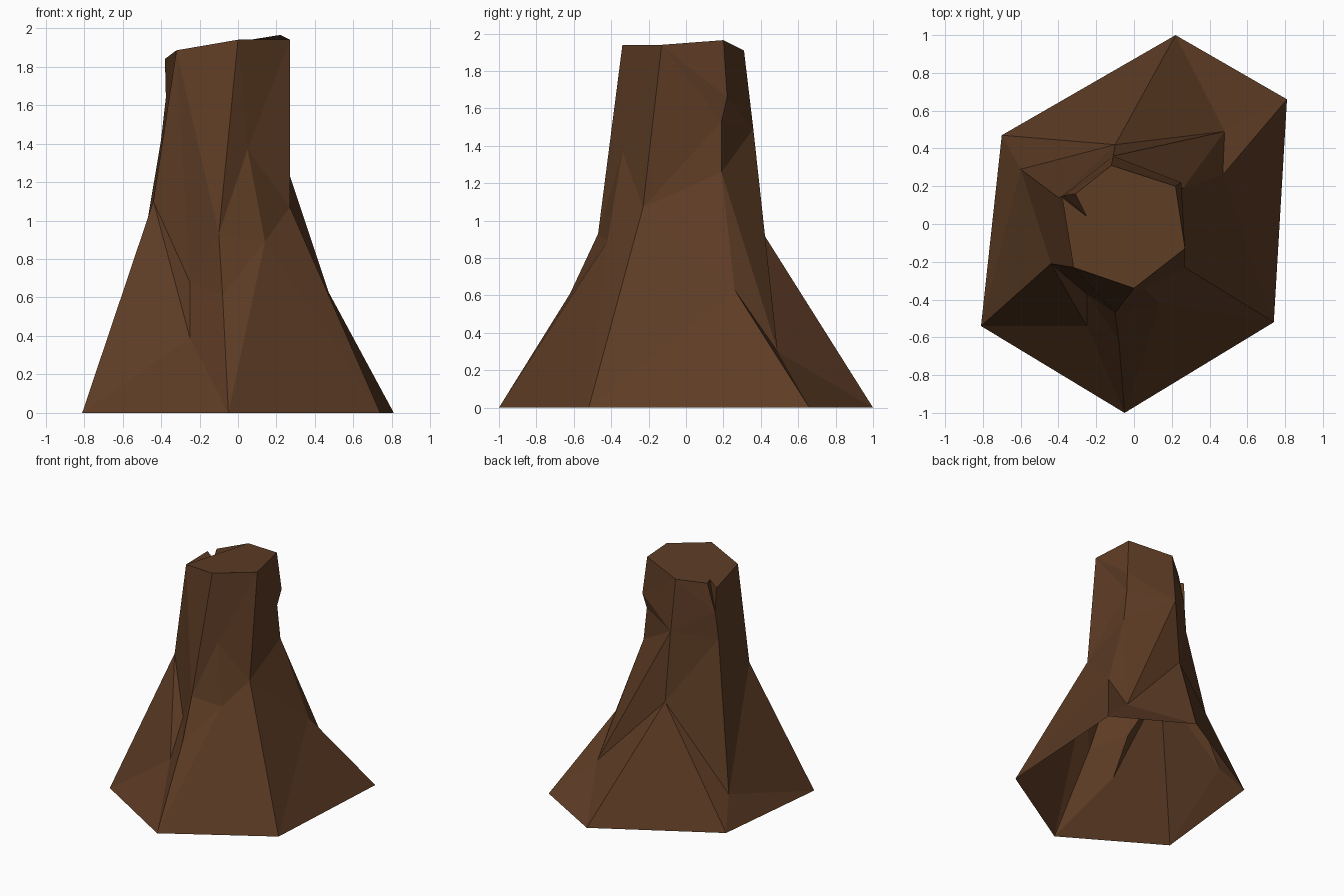
import bpy
import bmesh
from mathutils import Vector

default_cube = bpy.data.objects.get("Cube")
if default_cube:
    bpy.data.objects.remove(default_cube, do_unlink=True)


def make_material(name, colour):
    material = bpy.data.materials.new(name)
    material.use_nodes = True
    material.diffuse_color = colour
    material.node_tree.nodes["Principled BSDF"].inputs["Base Color"].default_value = colour
    return material


mesh_builder = bmesh.new()


def rail(*points):
    """Turn points, listed from the ground up, into vertices along one ridge."""
    return [mesh_builder.verts.new(point) for point in points]


def add_face(corners):
    unique = list(dict.fromkeys(corners))
    if len(unique) > 2 and not mesh_builder.faces.get(unique):
        mesh_builder.faces.new(unique)


def zip_rails(first, second):
    """Skin two neighbouring ridges with triangles, using the shorter diagonal."""
    i = j = 0
    while i < len(first) - 1 or j < len(second) - 1:
        can_first = i < len(first) - 1
        can_second = j < len(second) - 1
        if can_first and can_second:
            climb_first = (first[i + 1].co - second[j].co).length
            climb_second = (first[i].co - second[j + 1].co).length
            use_first = climb_first <= climb_second
        else:
            use_first = can_first
        if use_first:
            add_face([first[i], second[j], first[i + 1]])
            i += 1
        else:
            add_face([first[i], second[j], second[j + 1]])
            j += 1


# Main root ridges, anticlockwise from the front
front = rail((-.05, -1, 0), (-.08, -.62, .61), (-.1, -.47, .93), (0, -.34, 1.94))
front_left = rail((.74, -.52, 0), (.27, -.23, 1.07), (.27, -.13, 1.94))
back_left = rail((.81, .66, 0), (.47, .26, .63), (.26, .19, 1.26),
                 (.23, .19, 1.53), (.25, .22, 1.66), (.22, .2, 1.965))
back = rail((.22, 1, 0), (-.1, .42, .92), (-.11, .36, 1.49), (-.12, .31, 1.91))
back_right = rail((-.7, .47, 0), (-.6, .29, .23), (-.4, .14, 1.42),
                  (-.375, .15, 1.64), (-.38, .14, 1.84))
front_right = rail((-.81, -.54, 0), (-.44, -.21, 1.1), (-.32, -.23, 1.885))

# Secondary folds that branch from the main ridges
front_fold = front[:1] + rail((.14, -.42, .89), (.05, -.34, 1.37)) + front[-1:]
back_fold = back_left[:1] + rail((.48, .49, .3)) + back[2:]
side_fold = front_right[:1] + rail((-.25, -.54, .39), (-.25, -.37, .68)) + front_right[-1:]

# Small split in the top rim
split_lip = back_right[:-1] + rail((-.31, .16, 1.87))
split_core = back_right[:-1] + rail((-.25, .04, 1.84))

rails = [front, front_fold, front_left, back_left, back_fold, back,
         split_lip, split_core, back_right, front_right, side_fold]
for index, ridge in enumerate(rails):
    zip_rails(ridge, rails[(index + 1) % len(rails)])

# Cut top surface; the underside stays open
add_face([ridge[-1] for ridge in rails])

bmesh.ops.recalc_face_normals(mesh_builder, faces=mesh_builder.faces)
stump_mesh = bpy.data.meshes.new("stump")
mesh_builder.to_mesh(stump_mesh)
mesh_builder.free()
stump_mesh.materials.append(make_material("bark brown", (.11, .045, .018, 1)))
stump = bpy.data.objects.new("stump", stump_mesh)
bpy.context.collection.objects.link(stump)
